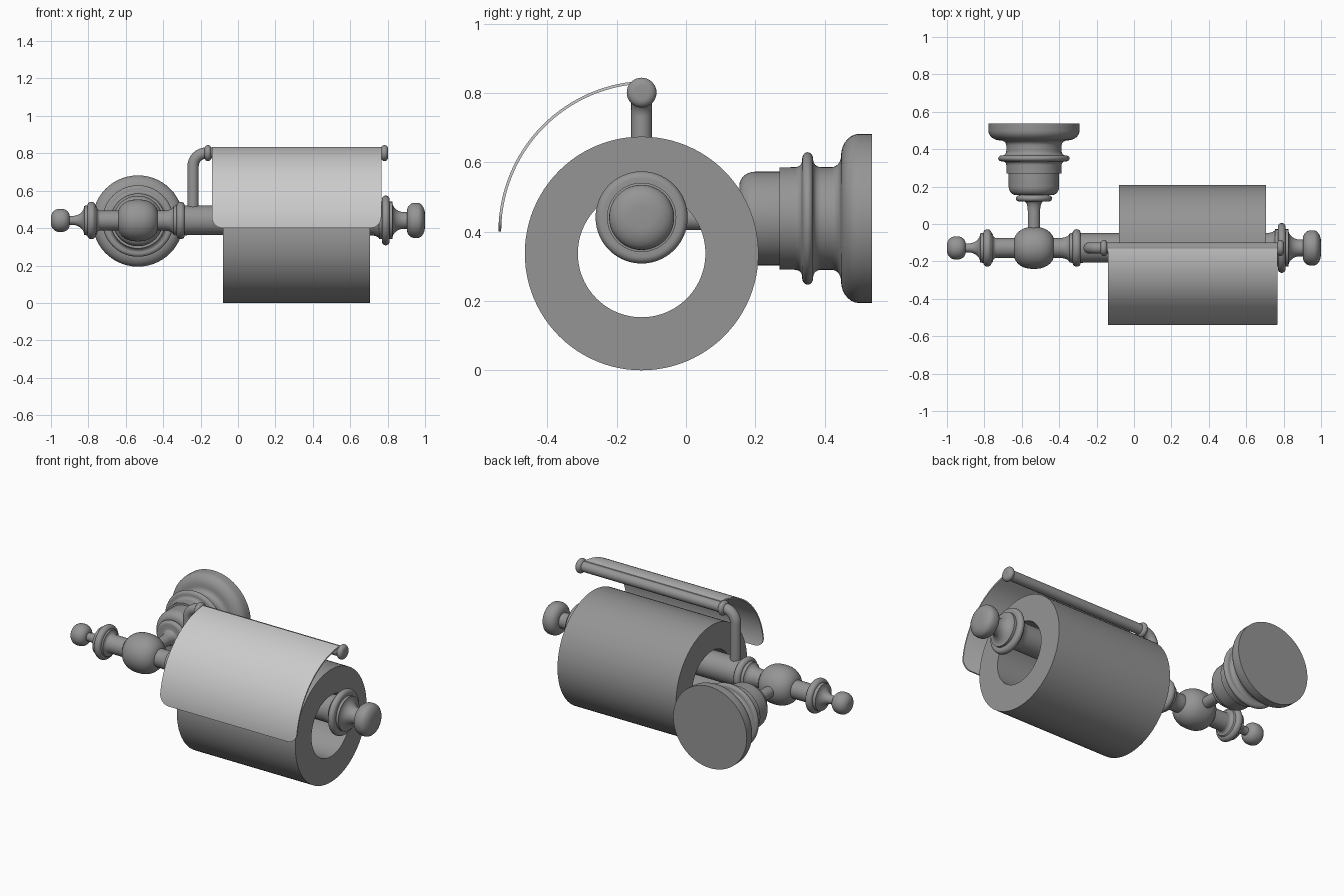
import bpy, bmesh, math
from mathutils import Matrix, Vector

if "Cube" in bpy.data.objects:
    bpy.data.objects.remove(bpy.data.objects["Cube"])

BAR_Y, BAR_Z, POST_X = -0.128, 0.441, -0.535
ROD_Z = 0.801
X_AXIS = Matrix.Identity(3)
Y_AXIS = Matrix.Rotation(math.pi / 2, 3, 'Z')


def material(name, v):
    m = bpy.data.materials.new(name)
    m.diffuse_color = (v, v, v, 1)
    m.use_nodes = True
    m.node_tree.nodes["Principled BSDF"].inputs["Base Color"].default_value = m.diffuse_color
    return m


DARK = material("dark_grey", 0.3)
LIGHT = material("light_grey", 0.8)


def finish(name, bm, mat=DARK, angle=35):
    bmesh.ops.recalc_face_normals(bm, faces=bm.faces)
    me = bpy.data.meshes.new(name)
    bm.to_mesh(me)
    bm.free()
    me.materials.append(mat)
    ob = bpy.data.objects.new(name, me)
    bpy.context.collection.objects.link(ob)
    bpy.ops.object.select_all(action='DESELECT')
    ob.select_set(True)
    bpy.context.view_layer.objects.active = ob
    bpy.ops.object.shade_smooth_by_angle(angle=math.radians(angle))
    return ob


def expand(profile, n=7):
    """Points (t, r); a third item makes a quarter ellipse leaving
    radially ('r') or axially ('a')."""
    pts = [Vector(profile[0][:2])]
    for p in profile[1:]:
        a, b = pts[-1], Vector(p[:2])
        if len(p) == 3:
            corner = Vector((a.x, b.y)) if p[2] == 'r' else Vector((b.x, a.y))
            c = a + b - corner
            for i in range(1, n):
                w = i / n * math.pi / 2
                pts.append(c + (a - c) * math.cos(w) + (b - c) * math.sin(w))
        pts.append(b)
    return pts


def lathe(name, profile, origin, axis=X_AXIS, steps=56, closed=False):
    """Spin a profile around an axis through origin."""
    bm = bmesh.new()
    vs = [bm.verts.new((p.x, 0, p.y)) for p in expand(profile)]
    es = [bm.edges.new(e) for e in zip(vs, vs[1:])]
    if closed:
        es.append(bm.edges.new((vs[-1], vs[0])))
    bmesh.ops.spin(bm, geom=vs + es, cent=(0, 0, 0), axis=(1, 0, 0),
                   angle=2 * math.pi, steps=steps, use_duplicate=False)
    bmesh.ops.remove_doubles(bm, verts=bm.verts, dist=1e-5)
    bmesh.ops.transform(bm, matrix=Matrix.Translation(origin) @ axis.to_4x4(), verts=bm.verts)
    return finish(name, bm)


def bead(t0, t1, r0, r1):
    """Rounded ring between t0 and t1, rising from r0 to r1."""
    m = (t0 + t1) / 2
    return [(t0, r0), (t0, r1 - 0.02), (m, r1, 'r'), (t1, r1 - 0.02, 'a'), (t1, r0)]


bar_origin = (0, BAR_Y, BAR_Z)

# left finial with its collar and thin bar
lathe("left_finial", [(-1, 0), (-1, 0.015), (-0.955, 0.062, 'r'), (-0.945, 0.062), (-0.9, 0.024, 'a'),
                      (-0.885, 0.024), (-0.822, 0.078, 'a'), (-0.805, 0.08)]
      + bead(-0.805, -0.762, 0.08, 0.1)
      + [(-0.755, 0.075), (-0.735, 0.053, 'r'), (-0.535, 0.053), (-0.535, 0)], bar_origin)

# ball joint
lathe("ball_joint", [(-0.643, 0), (-0.643, 0.035), (-0.545, 0.112, 'r'), (-0.525, 0.112),
                     (-0.427, 0.035, 'a'), (-0.427, 0)], bar_origin)

# roll bar with collars and end knob
lathe("roll_bar", [(-0.535, 0), (-0.535, 0.053), (-0.4, 0.053), (-0.345, 0.078, 'a'), (-0.328, 0.08)]
      + bead(-0.328, -0.285, 0.08, 0.1)
      + [(-0.27, 0.079), (0.7, 0.079), (0.755, 0.1, 'a'), (0.77, 0.1)]
      + bead(0.77, 0.81, 0.1, 0.133)
      + [(0.825, 0.1), (0.885, 0.045, 'r'), (0.903, 0.045), (0.903, 0.05), (0.945, 0.094, 'r'),
         (0.96, 0.094), (1.0, 0.03, 'a'), (1.0, 0)], bar_origin)

# wall mount with stepped base
lathe("wall_mount", [(BAR_Y, 0), (BAR_Y, 0.033), (0.07, 0.033), (0.12, 0.05, 'a')]
      + bead(0.12, 0.154, 0.075, 0.097)
      + [(0.154, 0.095), (0.2, 0.135, 'r'), (0.27, 0.135), (0.27, 0.147), (0.315, 0.148),
         (0.335, 0.168, 'a')]
      + bead(0.335, 0.367, 0.17, 0.191)
      + [(0.367, 0.168), (0.39, 0.148, 'r'), (0.42, 0.148), (0.447, 0.18, 'a'),
         (0.5, 0.244, 'r'), (0.537, 0.244), (0.537, 0)], (POST_X, 0, 0.438), Y_AXIS)

# paper roll with hollow core
lathe("paper_roll", [(-0.08, 0.184), (-0.08, 0.337), (0.706, 0.337), (0.706, 0.184)],
      (0, BAR_Y, 0.337), steps=96, closed=True)

# bent rod that carries the cover
bend, px = 0.07, -0.24
path = [(px, BAR_Z)]
for i in range(11):
    w = i / 10 * math.pi / 2
    path.append((px + bend * (1 - math.cos(w)), ROD_Z - bend + bend * math.sin(w)))
path.append((0.78, ROD_Z))
bm = bmesh.new()
rings, n = [], 28
for i, (x, z) in enumerate(path):
    w = min(max(i - 1, 0), 10) / 10 * math.pi / 2
    side = Vector((-math.cos(w), 0, math.sin(w)))
    rings.append([bm.verts.new(Vector((x, BAR_Y, z)) + 0.03 * (
        side * math.cos(2 * math.pi * k / n) + Vector((0, math.sin(2 * math.pi * k / n), 0))))
        for k in range(n)])
for a, b in zip(rings, rings[1:]):
    for k in range(n):
        bm.faces.new((a[k], a[(k + 1) % n], b[(k + 1) % n], b[k]))
bm.faces.new(rings[0])
bm.faces.new(rings[-1])
finish("cover_rod", bm)

# buttons at both ends of the cover
for name, x0, x1 in (("left_rod_button", -0.18, -0.142), ("right_rod_button", 0.764, 0.803)):
    m = (x0 + x1) / 2
    lathe(name, [(x0, 0), (x0, 0.02), (m, 0.043, 'r'), (x1, 0.02, 'a'), (x1, 0)],
          (0, BAR_Y, ROD_Z), steps=32)

# curved cover sheet with rounded lower corners, inner and outer skins
rad, cy, cz, corner, half = 0.431, -0.106, 0.400, 0.06, 0.004
x0, x1 = -0.14, 0.766
end = math.pi / 2
angles = [0.06 + (end - corner / rad - 0.06) * i / 28 for i in range(29)]
angles += [end - corner / rad * (1 - math.sin(i / 10 * math.pi / 2)) for i in range(1, 11)]
bm = bmesh.new()
rows = []
for w in angles:
    d = max(0, corner - (end - w) * rad)
    inset = corner - math.sqrt(max(0, corner ** 2 - d ** 2))
    rows.append([bm.verts.new((x, cy - r * math.sin(w), cz + r * math.cos(w)))
                 for x, r in ((x0 + inset, rad + half), (x1 - inset, rad + half),
                              (x1 - inset, rad - half), (x0 + inset, rad - half))])
for a, b in zip(rows, rows[1:]):
    for k in range(4):
        bm.faces.new((a[k], a[(k + 1) % 4], b[(k + 1) % 4], b[k]))
bm.faces.new(rows[0])
bm.faces.new(rows[-1])
finish("cover_sheet", bm, LIGHT)
